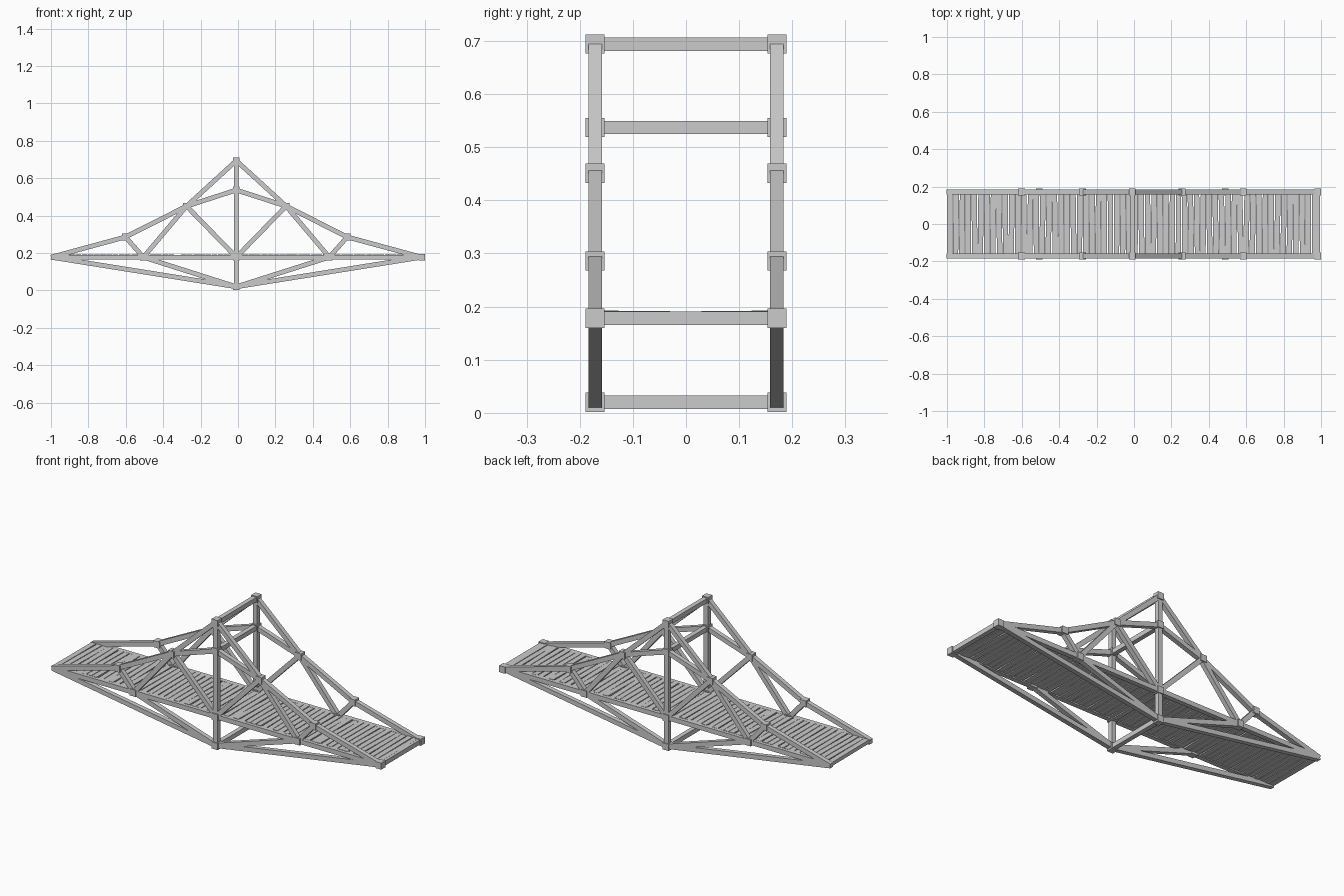
import bpy, bmesh, math, random
from mathutils import Vector, Matrix

if "Cube" in bpy.data.objects:
    bpy.data.objects.remove(bpy.data.objects["Cube"])

random.seed(4)
CX, Y, BAR, NODE = -0.009, 0.171, 0.025, 0.036


def finish(name, bm):
    mesh = bpy.data.meshes.new(name)
    bm.to_mesh(mesh)
    bm.free()
    ob = bpy.data.objects.new(name, mesh)
    bpy.context.collection.objects.link(ob)
    return ob


def box(bm, center, size, rot=Matrix.Identity(4)):
    m = Matrix.Translation(center) @ rot @ Matrix.Diagonal((*size, 1))
    bmesh.ops.create_cube(bm, size=1, matrix=m)


def strut(bm, a, b, y):
    # square bar between two (x, z) points in the plane of a side truss
    d = Vector((b[0] - a[0], 0, b[1] - a[1]))
    rot = Matrix.Rotation(-math.atan2(d.z, d.x), 4, 'Y')
    box(bm, ((a[0] + b[0]) / 2, y, (a[1] + b[1]) / 2), (d.length, BAR, BAR), rot)


# truss joints as (x offset from centre, z)
J = {"top": (0, 0.694), "mid": (0, 0.537), "deck": (0, 0.178), "bottom": (0, 0.02),
     "upper": (0.266, 0.451), "lower": (0.593, 0.286),
     "foot": (0.497, 0.178), "end": (0.991, 0.178)}
half_members = [("top", "upper"), ("upper", "lower"), ("lower", "end"), ("upper", "mid"),
                ("upper", "deck"), ("upper", "foot"), ("lower", "foot"),
                ("foot", "bottom"), ("end", "bottom"), ("end", "foot"), ("foot", "deck")]


def pt(key, s):
    return (CX + s * J[key][0], J[key][1])


for side, y in (("front", -Y), ("back", Y)):
    # side truss bars
    bm = bmesh.new()
    for s in (-1, 1):
        for a, b in half_members:
            strut(bm, pt(a, s), pt(b, s), y)
    for a, b in (("top", "mid"), ("mid", "deck"), ("deck", "bottom")):
        strut(bm, pt(a, 1), pt(b, 1), y)
    finish(side + "_truss", bm)

    # joint blocks (the left end has none)
    bm = bmesh.new()
    for key, (x, z) in J.items():
        for s in ((1,) if x == 0 or key == "end" else (-1, 1)):
            box(bm, (CX + s * x, y, z), (NODE, NODE, NODE))
    finish(side + "_joints", bm)

# cross beams joining the two trusses
for key in ("top", "mid", "deck", "bottom", "end"):
    bm = bmesh.new()
    box(bm, (CX + J[key][0], 0, J[key][1]), (BAR, 2 * Y, BAR))
    finish(key + "_cross_beam", bm)

# slightly uneven deck planks
bm = bmesh.new()
n, x0, x1 = 60, -0.985, 0.965
pitch = (x1 - x0) / (n - 1)
for i in range(n):
    yaw = 0 if i in (0, n - 1) else random.uniform(-0.02, 0.02)
    rot = Matrix.Rotation(yaw, 4, 'Z') @ Matrix.Rotation(random.uniform(-0.01, 0.01), 4, 'X')
    box(bm, (x0 + i * pitch, 0, 0.181), (0.029, 2 * Y - 0.01, 0.02), rot)
finish("deck_planks", bm)
